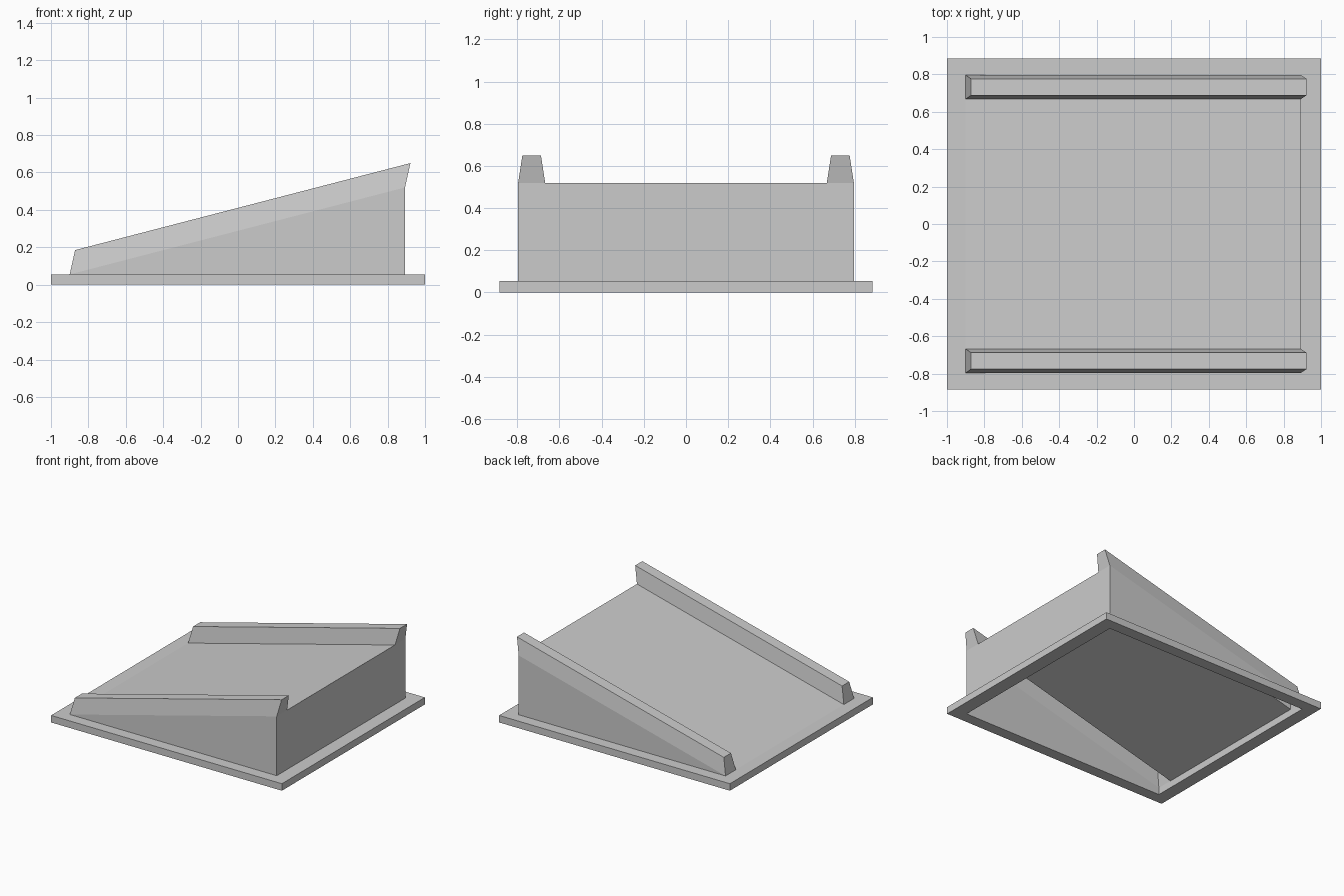
import bpy

cube = bpy.data.objects.get("Cube")
if cube:
    bpy.data.objects.remove(cube, do_unlink=True)

GREY = (0.6, 0.6, 0.6, 1.0)
mat = bpy.data.materials.new("plain grey")
mat.use_nodes = True
mat.diffuse_color = GREY
mat.node_tree.nodes["Principled BSDF"].inputs["Base Color"].default_value = GREY

# Main dimensions
PLATE_X, PLATE_Y, PLATE_Z = 1.0, 0.885, 0.055
LOW_X, HIGH_X, HIGH_Z = -0.9, 0.893, 0.52
WALL_Y = 0.796
RAIL_W, RAIL_TOP_W = 0.128, 0.088
RAIL_LEAN, RAIL_H = 0.029, 0.13
RAIL_Y = WALL_Y - RAIL_W / 2
INNER_Y = WALL_Y - RAIL_W


def add_mesh(name, verts, faces):
    mesh = bpy.data.meshes.new(name)
    mesh.from_pydata(verts, [], faces)
    mesh.materials.append(mat)
    obj = bpy.data.objects.new(name, mesh)
    bpy.context.collection.objects.link(obj)
    return obj


def rectangle(x0, x1, y, z):
    return [(x0, -y, z), (x1, -y, z), (x1, y, z), (x0, y, z)]


# Base frame: flat plate with an opening under the hollow ramp
rings = [
    rectangle(-PLATE_X, PLATE_X, PLATE_Y, 0),
    rectangle(-PLATE_X, PLATE_X, PLATE_Y, PLATE_Z),
    rectangle(LOW_X, HIGH_X, WALL_Y, PLATE_Z),
    rectangle(LOW_X, HIGH_X, WALL_Y, 0),
]
faces = []
for k in range(4):
    a, b = 4 * k, 4 * ((k + 1) % 4)
    for i in range(4):
        j = (i + 1) % 4
        faces.append((a + i, a + j, b + j, b + i))
add_mesh("base_frame", sum(rings, []), faces)

# Sloping deck between the rails
add_mesh("ramp_deck", [
    (LOW_X, -INNER_Y, PLATE_Z), (HIGH_X, -INNER_Y, HIGH_Z),
    (HIGH_X, INNER_Y, HIGH_Z), (LOW_X, INNER_Y, PLATE_Z)], [(0, 1, 2, 3)])

# Tall end wall
add_mesh("end_wall", [
    (HIGH_X, -WALL_Y, PLATE_Z), (HIGH_X, WALL_Y, PLATE_Z),
    (HIGH_X, WALL_Y, HIGH_Z), (HIGH_X, -WALL_Y, HIGH_Z)], [(0, 1, 2, 3)])


# Triangular side wall and hollow tapered rail, on each side
def rail_section(x, y, z):
    w, t = RAIL_W / 2, RAIL_TOP_W / 2
    top_x, top_z = x + RAIL_LEAN, z + RAIL_H
    return [(x, y - w, z), (top_x, y - t, top_z),
            (top_x, y + t, top_z), (x, y + w, z)]


for label, side in (("front", -1), ("back", 1)):
    y = side * WALL_Y
    add_mesh(label + "_side_wall",
             [(LOW_X, y, PLATE_Z), (HIGH_X, y, PLATE_Z), (HIGH_X, y, HIGH_Z)],
             [(0, 1, 2) if side < 0 else (2, 1, 0)])
    sections = (rail_section(LOW_X, side * RAIL_Y, PLATE_Z)
                + rail_section(HIGH_X, side * RAIL_Y, HIGH_Z))
    sides = [(i, i + 4, i + 5, i + 1) for i in range(3)]
    add_mesh(label + "_rail", sections, sides + [(0, 1, 2, 3), (7, 6, 5, 4)])
